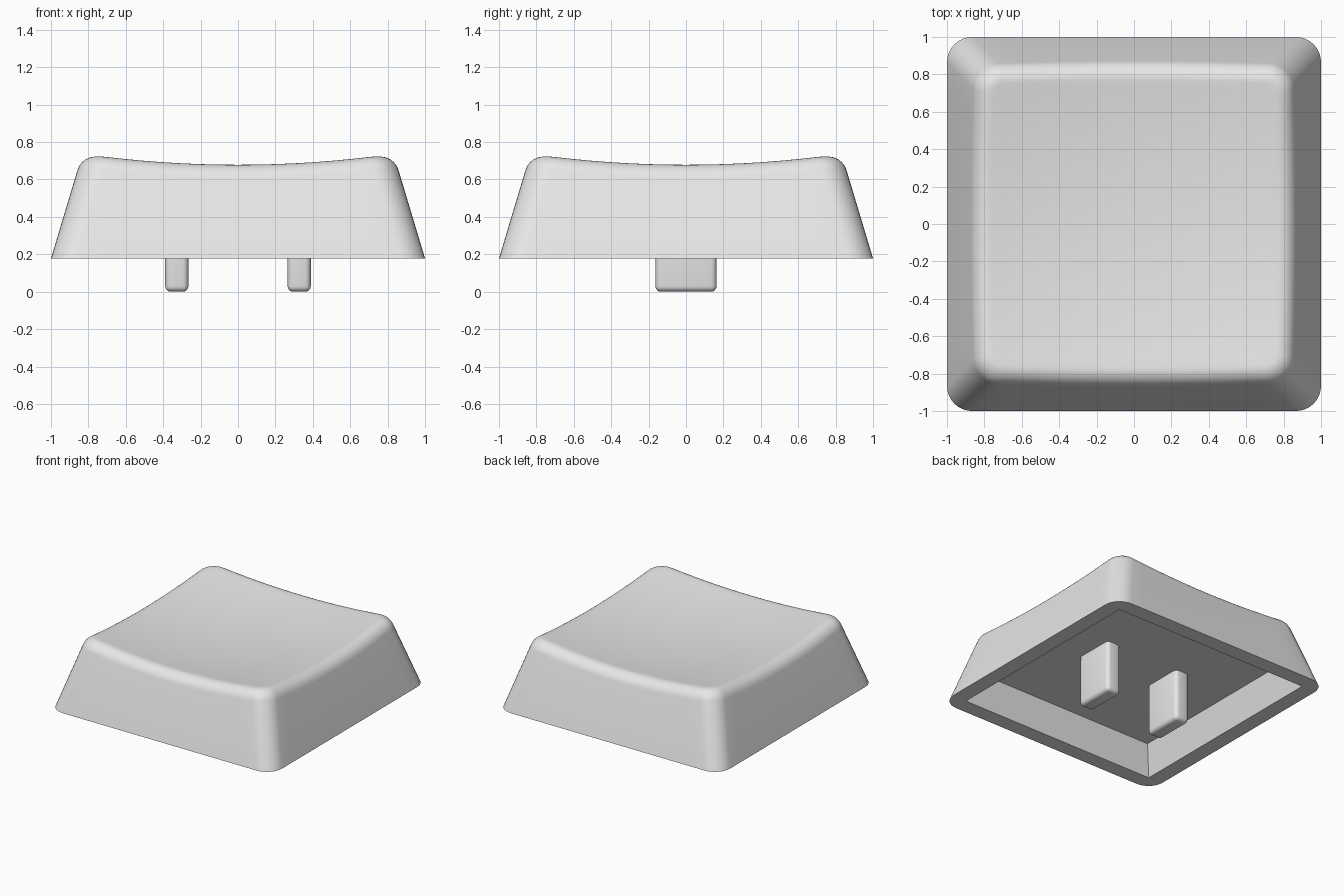
import bpy, bmesh, math

if "Cube" in bpy.data.objects:
    bpy.data.objects.remove(bpy.data.objects["Cube"])

# One plain colour for every part
grey = bpy.data.materials.new("light_grey")
grey.diffuse_color = (0.8, 0.8, 0.8, 1)
grey.use_nodes = True
grey.node_tree.nodes["Principled BSDF"].inputs["Base Color"].default_value = grey.diffuse_color

RIM_Z, FLOOR_Z, TAPER, FILLET = 0.178, 0.41, 0.30, 0.08
SIDE, CORNER = 14, 8          # outline steps per side and per corner


def outline(half, radius):
    """Points of a rounded square, always the same count."""
    pts = []
    for q in range(4):
        a0 = q * math.pi / 2
        c, s = round(math.cos(a0)), round(math.sin(a0))
        k = half - radius
        for i in range(SIDE):                        # straight side
            x, y = half, -k + 2 * k * i / SIDE
            pts.append((x * c - y * s, x * s + y * c))
        for i in range(CORNER):                      # corner arc
            a = math.pi / 2 * i / CORNER
            x, y = k + radius * math.cos(a), k + radius * math.sin(a)
            pts.append((x * c - y * s, x * s + y * c))
    return pts


def dish(x, y):
    return 0.626 + 0.088 * (x * x + y * y)


def wall(i, z):
    """Point i of the sloping outer wall at height z."""
    x, y = outline(1 - TAPER * (z - RIM_Z), 0.135)[i]
    return x, y, z


def finish(bm, name):
    bmesh.ops.remove_doubles(bm, verts=bm.verts, dist=1e-5)
    bmesh.ops.recalc_face_normals(bm, faces=bm.faces)
    me = bpy.data.meshes.new(name)
    bm.to_mesh(me)
    bm.free()
    me.materials.append(grey)
    ob = bpy.data.objects.new(name, me)
    bpy.context.collection.objects.link(ob)
    bpy.ops.object.select_all(action='DESELECT')
    ob.select_set(True)
    bpy.context.view_layer.objects.active = ob
    bpy.ops.object.shade_smooth_by_angle(angle=math.radians(35))
    return ob


# Cap: rings run from the cavity floor, over the rim, up the wall to the dish
n = 4 * (SIDE + CORNER)
rings = [[(x, y, FLOOR_Z) for x, y in outline(0.806, 0)],
         [(x, y, RIM_Z) for x, y in outline(0.875, 0)],
         [(x, y, RIM_Z) for x, y in outline(1.0, 0.135)]]

# Rounded top edge: an arc between the wall and the dish at every outline point
arcs = []
for i in range(n):
    z = 0.7
    for _ in range(6):
        x, y, _z = wall(i, z)
        z = dish(x, y)
    edge = wall(i, z)
    low = wall(i, z - FILLET)
    bx, by = outline(1 - TAPER * (z - RIM_Z) - FILLET, 0.135 - FILLET)[i]
    top = (bx, by, dish(bx, by))
    arc = []
    for j in range(9):
        t = j / 8
        w = ((1 - t) ** 2, 2 * t * (1 - t) * 0.77, t * t)
        arc.append(tuple(sum(a * b for a, b in zip(w, p)) / sum(w)
                         for p in zip(low, edge, top)))
    arcs.append(arc)
rings += [[arc[j] for arc in arcs] for j in range(9)]

# Hollow top surface, shrinking towards the middle
for f in (0.95, 0.87, 0.77, 0.66, 0.54, 0.42, 0.3, 0.18, 0.08):
    rings.append([(x * f, y * f, dish(x * f, y * f)) for x, y, _z in rings[11]])

bm = bmesh.new()
loops = [[bm.verts.new(p) for p in ring] for ring in rings]
for a, b in zip(loops, loops[1:]):
    for i in range(n):
        j = (i + 1) % n
        bm.faces.new((a[i], a[j], b[j], b[i]))
bm.faces.new(loops[0])
centre = bm.verts.new((0, 0, dish(0, 0)))
for i in range(n):
    bm.faces.new((loops[-1][i], loops[-1][(i + 1) % n], centre))
finish(bm, "cap_shell")

# Two mounting prongs, running from the ground into the cavity roof
for side, name in ((-1, "left_prong"), (1, "right_prong")):
    bm = bmesh.new()
    bmesh.ops.create_cube(bm, size=1)
    for v in bm.verts:
        v.co = (v.co.x * 0.124 + side * 0.327, v.co.y * 0.328, (v.co.z + 0.5) * 0.46)
    bmesh.ops.bevel(bm, geom=bm.edges[:], offset=0.03, segments=4,
                    profile=0.5, affect='EDGES')
    finish(bm, name)
